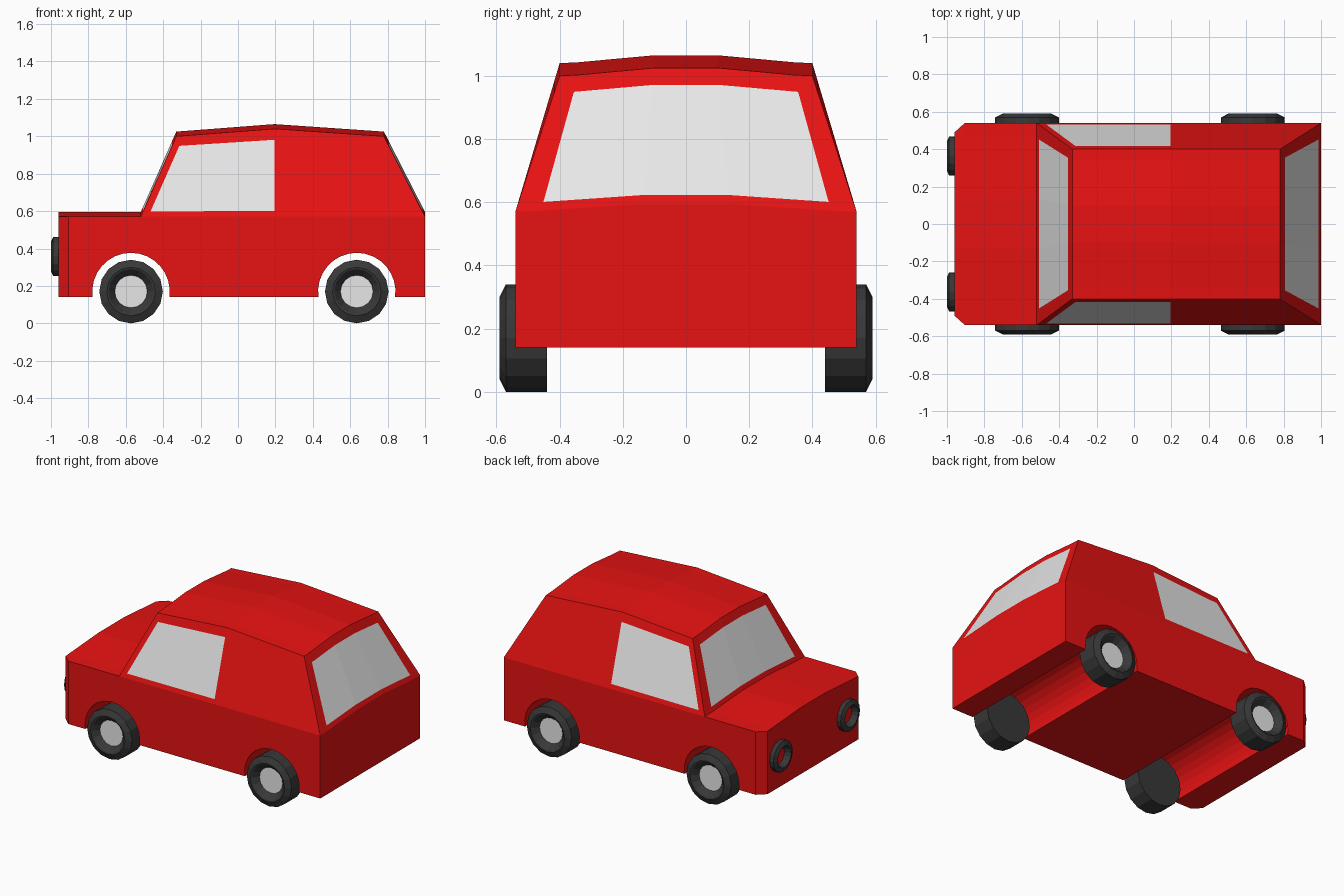
import bpy, bmesh, math
from mathutils import Matrix, Vector

cube = bpy.data.objects.get("Cube")
if cube:
    bpy.data.objects.remove(cube)


def material(name, r, g, b):
    mat = bpy.data.materials.new(name)
    mat.use_nodes = True
    mat.diffuse_color = (r, g, b, 1)
    mat.node_tree.nodes["Principled BSDF"].inputs["Base Color"].default_value = (r, g, b, 1)
    return mat


RED = material("red paint", 0.8, 0.006, 0.006)
GREY = material("light grey", 0.8, 0.8, 0.8)
BLACK = material("black rubber", 0.04, 0.04, 0.04)


def finish(bm, name, mats):
    bmesh.ops.remove_doubles(bm, verts=bm.verts[:], dist=0.0005)
    bmesh.ops.recalc_face_normals(bm, faces=bm.faces[:])
    mesh = bpy.data.meshes.new(name)
    bm.to_mesh(mesh)
    bm.free()
    for mat in mats:
        mesh.materials.append(mat)
    obj = bpy.data.objects.new(name, mesh)
    bpy.context.collection.objects.link(obj)
    return obj


# ---- Body shell: panels spanned between rows of points ----
FLOOR, BELT, ROOF = 0.14, 0.57, 1.0
WIDE, NARROW, NOSE = 0.54, 0.40, 0.49
ARCH = ((-1, 0), (-0.85, 0.003), (-0.25, 0.025), (0.25, 0.025), (0.85, 0.003), (1, 0))
LEVELS = (0, 0.065, 0.875, 1)
WHEEL_X = (-0.572, 0.635)

body = bmesh.new()


def panel(rows, window=False):
    grid = [[body.verts.new(p) for p in row] for row in rows]
    for i in range(len(grid) - 1):
        cells = len(grid[i]) - 1
        for j in range(cells):
            face = body.faces.new((grid[i][j], grid[i][j + 1], grid[i + 1][j + 1], grid[i + 1][j]))
            if window and i == 1 and 0 < j < cells - 1:
                face.material_index = 1


def across(x, half, z, crown=1, edge=None):
    """Row of points across the car, arched upward by the crown."""
    row = [Vector((x, k * half, z + crown * h)) for k, h in ARCH]
    if edge:
        row[0].y, row[-1].y = -edge, edge
    return row


def blend(low, high):
    return [[a.lerp(b, t) for a, b in zip(low, high)] for t in LEVELS]


# Bonnet, nose and tail
nose_top = across(-0.96, WIDE, BELT, edge=NOSE)
nose_low = across(-0.96, WIDE, FLOOR, 0, NOSE)
tail_top = across(1, WIDE, BELT)
scuttle = across(-0.52, WIDE, BELT)
panel([nose_top, across(-0.905, WIDE, BELT), scuttle])
panel([nose_low, nose_top])
panel([across(1, WIDE, FLOOR, 0), tail_top])

# Roof, windscreen and rear window
BELT_X = (-0.52, -0.48, 0.195, 1)
ROOF_LINE = ((-0.33, 0), (-0.29, 0.003), (0.195, 0.04), (0.78, 0))
roof = [across(x, NARROW, ROOF + rise) for x, rise in ROOF_LINE]
panel(roof)
panel(blend(scuttle, roof[0]), window=True)
panel(blend(tail_top, roof[-1]), window=True)

# Underside outline with both wheel tunnels
outline = [(-0.905, FLOOR)]
radius, hub_z, steps = 0.207, 0.17, 16
dip = math.asin((hub_z - FLOOR) / radius)
for wx in WHEEL_X:
    for s in range(steps + 1):
        a = math.pi + dip - s * (math.pi + 2 * dip) / steps
        outline.append((wx + radius * math.cos(a), hub_z + radius * math.sin(a)))
outline.append((1, FLOOR))
panel([nose_low] + [across(x, WIDE, z, 0) for x, z in outline])

# Sides: chamfered corner, lower wall, cabin wall with window
for side in (-1, 1):
    y = side * WIDE
    panel([[Vector((-0.96, side * NOSE, z)), Vector((-0.905, y, z))] for z in (FLOOR, BELT)])
    loop = [(x, y, z) for x, z in outline]
    loop += [(x, y, BELT) for x in reversed((-0.905,) + BELT_X)]
    body.faces.new([body.verts.new(p) for p in loop])
    low = [Vector((x, y, BELT)) for x in BELT_X]
    high = [Vector((x, side * NARROW, ROOF + rise)) for x, rise in ROOF_LINE]
    panel(blend(low, high), window=True)

finish(body, "car_body", [RED, GREY])


# ---- Turned parts: profile of (radius, depth) spun about an axis ----
def turned(name, profile, mat, place, sides=16, cap_start=False):
    bm = bmesh.new()
    rings = [[bm.verts.new((r * math.cos(2 * math.pi * k / sides),
                            r * math.sin(2 * math.pi * k / sides), d))
              for k in range(sides)] for r, d in profile]
    for a, b in zip(rings, rings[1:]):
        for k in range(sides):
            n = (k + 1) % sides
            bm.faces.new((a[k], a[n], b[n], b[k]))
    if cap_start:
        bm.faces.new(rings[0][::-1])
    if len(rings) == 1:
        bm.faces.new(rings[0])
    obj = finish(bm, name, [mat])
    obj.matrix_world = place


# Wheels
TYRE = ((0.17, 0), (0.17, 0.13), (0.13, 0.15), (0.12, 0.147), (0.087, 0.11))
for end, wx in zip(("front", "rear"), WHEEL_X):
    for label, side in (("right", -1), ("left", 1)):
        place = (Matrix.Translation((wx, side * 0.44, 0.17))
                 @ Matrix.Rotation(-side * math.pi / 2, 4, "X"))
        turned(f"{end}_{label}_tyre", TYRE, BLACK, place, cap_start=True)
        turned(f"{end}_{label}_hub", TYRE[-1:], GREY, place)

# Headlight rings
RING = ((0.105, 0), (0.105, 0.028), (0.08, 0.04), (0.073, 0.039), (0.055, 0))
for label, y in (("right", -0.363), ("left", 0.363)):
    place = Matrix.Translation((-0.96, y, 0.357)) @ Matrix.Rotation(-math.pi / 2, 4, "Y")
    turned(f"{label}_headlight_ring", RING, BLACK, place)
